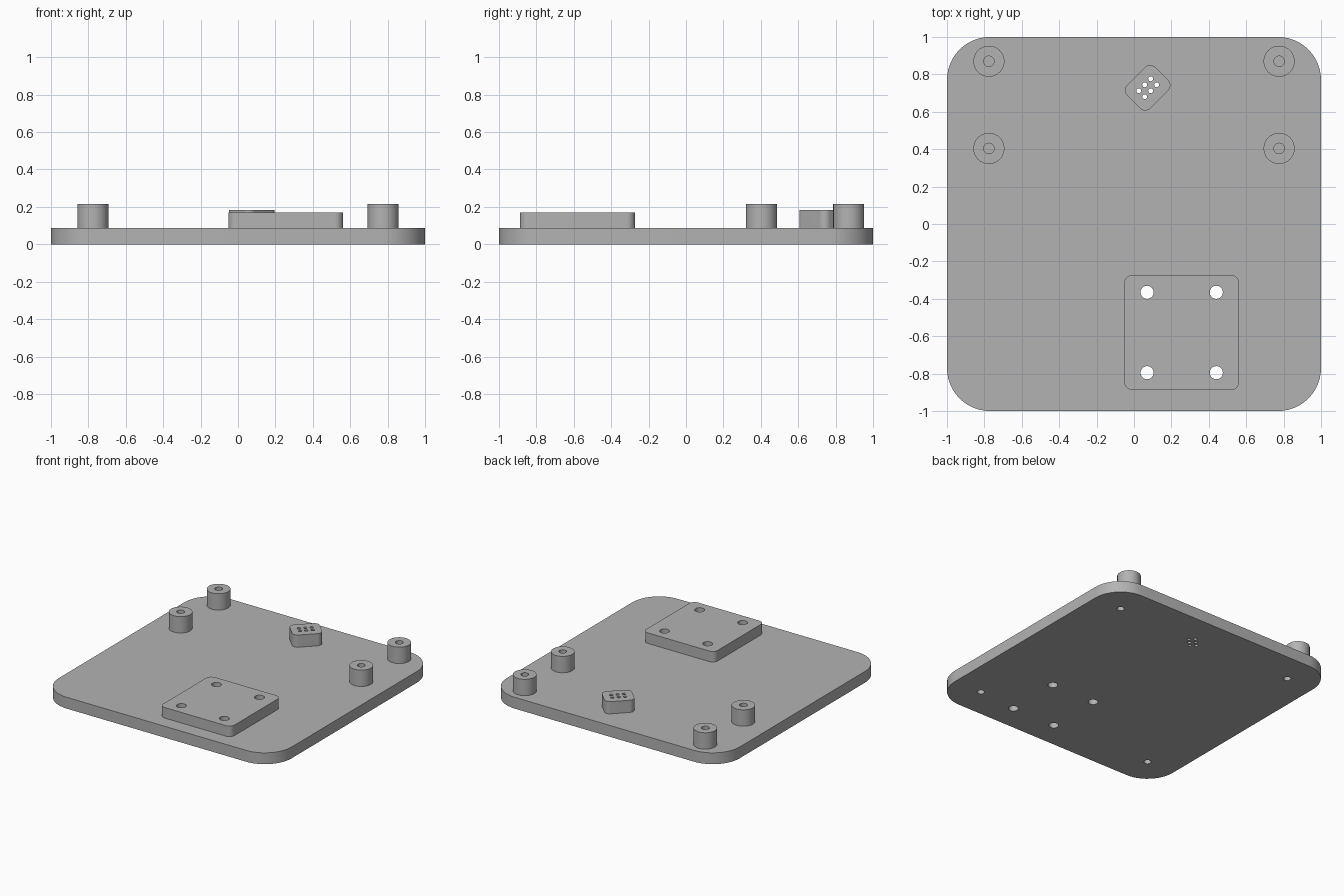
import bpy, bmesh
from math import sin, cos, pi, radians

cube = bpy.data.objects.get("Cube")
if cube:
    bpy.data.objects.remove(cube, do_unlink=True)

grey = bpy.data.materials.new("plain grey")
grey.use_nodes = True
COLOUR = (0.45, 0.45, 0.45, 1)
grey.diffuse_color = COLOUR
grey.node_tree.nodes["Principled BSDF"].inputs["Base Color"].default_value = COLOUR

BASE_TOP = 0.088


def circle(x, y, r, n=32):
    return [(x + r * cos(2 * pi * i / n), y + r * sin(2 * pi * i / n)) for i in range(n)]


def rounded_rect(x, y, a, b, r, turn=0.0, n=12):
    """Outline with half sizes a, b and corner radius r, turned about its centre."""
    points = []
    for k, (sx, sy) in enumerate([(1, 1), (-1, 1), (-1, -1), (1, -1)]):
        for i in range(n + 1):
            t = (k + i / n) * pi / 2
            px = sx * (a - r) + r * cos(t)
            py = sy * (b - r) + r * sin(t)
            points.append((x + px * cos(turn) - py * sin(turn),
                           y + px * sin(turn) + py * cos(turn)))
    return points


def prism(name, outlines, z0, z1):
    """Extrude closed outlines from z0 to z1 into one object."""
    bm = bmesh.new()
    for outline in outlines:
        face = bm.faces.new([bm.verts.new((x, y, z0)) for x, y in outline])
        top = bmesh.ops.extrude_face_region(bm, geom=[face], use_keep_orig=True)
        for v in top["geom"]:
            if isinstance(v, bmesh.types.BMVert):
                v.co.z = z1
    bmesh.ops.recalc_face_normals(bm, faces=bm.faces)
    mesh = bpy.data.meshes.new(name)
    bm.to_mesh(mesh)
    bm.free()
    mesh.materials.append(grey)
    obj = bpy.data.objects.new(name, mesh)
    bpy.context.collection.objects.link(obj)
    return obj


def drill(obj, holes, z0, z1):
    """Cut round or shaped holes through obj between z0 and z1."""
    cutter = prism("hole_cutter", holes, z0, z1)
    cutter.hide_render = True
    mod = obj.modifiers.new("holes", "BOOLEAN")
    mod.operation, mod.solver, mod.object = "DIFFERENCE", "EXACT", cutter
    bpy.context.view_layer.update()
    graph = bpy.context.evaluated_depsgraph_get()
    mesh = bpy.data.meshes.new_from_object(obj.evaluated_get(graph))
    obj.modifiers.clear()
    obj.data = mesh
    bpy.data.objects.remove(cutter, do_unlink=True)


def smooth(obj):
    bpy.ops.object.select_all(action="DESELECT")
    obj.select_set(True)
    bpy.context.view_layer.objects.active = obj
    bpy.ops.object.shade_smooth_by_angle(angle=radians(30))


# Hole layouts
pad_x, pad_y = 0.255, -0.58
pad_holes = [circle(pad_x + sx * 0.185, pad_y + sy * 0.215, 0.035)
             for sx in (-1, 1) for sy in (-1, 1)]
pin_x, pin_y, pitch = 0.073, 0.728, 0.032
pin_holes = [circle(pin_x + pitch * (i - j), pin_y + pitch * (i + j), 0.013, 16)
             for i in (-1, 0, 1) for j in (-0.5, 0.5)]
corner_holes = [circle(sx * 0.765, sy * 0.765, 0.026)
                for sx in (-1, 1) for sy in (-1, 1)]

# Base plate, with blind corner holes underneath
base = prism("base_plate", [rounded_rect(0, 0, 1, 1, 0.23)], 0, BASE_TOP)
drill(base, pad_holes + pin_holes, -0.1, 0.3)
drill(base, corner_holes, -0.1, 0.06)

# Raised mounting pad
pad = prism("mounting_pad", [rounded_rect(pad_x, pad_y, 0.307, 0.308, 0.045)], BASE_TOP, 0.17)
drill(pad, pad_holes, -0.1, 0.3)

# Pin block, turned diagonally
block = prism("pin_block", [rounded_rect(pin_x, pin_y, 0.107, 0.088, 0.04, pi / 4)],
              BASE_TOP, 0.183)
drill(block, pin_holes, -0.1, 0.3)

parts = [base, pad, block]

# Standoffs with a centre bore
for side, sx in (("right", -1), ("left", 1)):
    for row, y in (("back", 0.87), ("front", 0.404)):
        post = prism(f"standoff_{row}_{side}", [circle(sx * 0.776, y, 0.083, 48)],
                     BASE_TOP, 0.215)
        drill(post, [circle(sx * 0.776, y, 0.028)], 0, 0.3)
        parts.append(post)

for part in parts:
    smooth(part)
